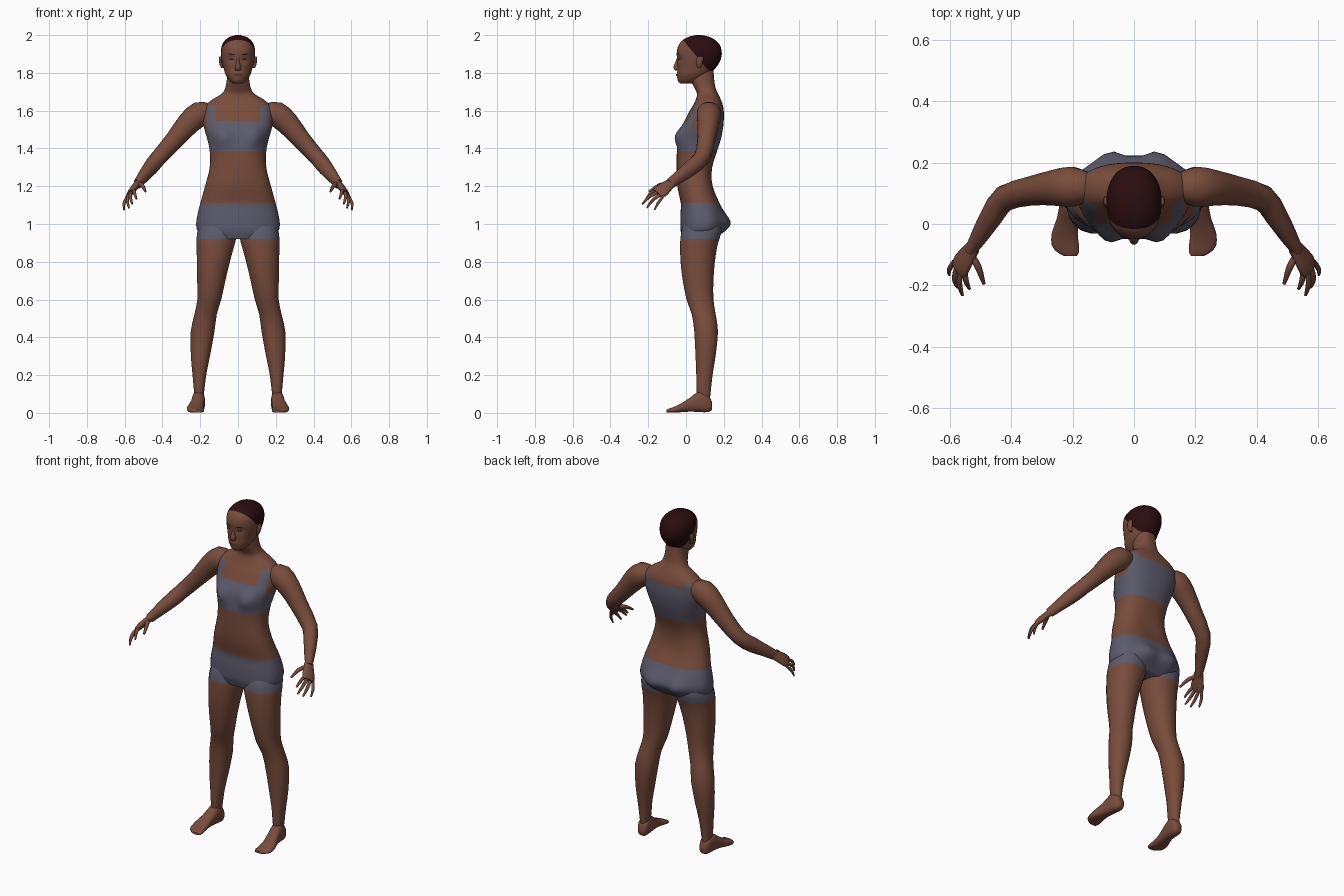
import bpy, bmesh, math
from mathutils import Vector
from mathutils.bvhtree import BVHTree

if "Cube" in bpy.data.objects:
    bpy.data.objects.remove(bpy.data.objects["Cube"])


def material(name, rgb):
    m = bpy.data.materials.new(name)
    m.diffuse_color = (*rgb, 1)
    m.use_nodes = True
    m.node_tree.nodes["Principled BSDF"].inputs["Base Color"].default_value = m.diffuse_color
    return m


SKIN = material("brown_skin", (0.19, 0.073, 0.044))
CLOTH = material("grey_blue_cloth", (0.108, 0.104, 0.150))
HAIR = material("dark_hair", (0.024, 0.004, 0.005))
DARK = material("brow_and_eye", (0.022, 0.011, 0.009))
LIP = material("lip", (0.11, 0.036, 0.028))


def smooth_rows(rows, sub):
    """Catmull-Rom interpolation between rows of numbers."""
    out = []
    for i in range(len(rows) - 1):
        a, b = rows[max(i - 1, 0)], rows[i]
        c, d = rows[i + 1], rows[min(i + 2, len(rows) - 1)]
        for k in range(sub):
            t = k / sub
            out.append([0.5 * (2 * q + (r - p) * t + (2 * p - 5 * q + 4 * r - s) * t * t
                               + (3 * q - p - 3 * r + s) * t ** 3)
                        for p, q, r, s in zip(a, b, c, d)])
    return out + [list(rows[-1])]


def ring(c, u, v, n, p):
    """Superelliptic cross-section around c, spanned by u and v."""
    pts = []
    for i in range(n):
        a = 2 * math.pi * (i + 0.5) / n
        ca, sa = math.cos(a), math.sin(a)
        pts.append(c + u * math.copysign(abs(ca) ** (2 / p), ca)
                   + v * math.copysign(abs(sa) ** (2 / p), sa))
    return pts


def skin_rings(name, rings, mats, side=1, rule=None, deform=None, cuts=()):
    """Join rings into a closed body, cut colour borders, colour by rule."""
    bm = bmesh.new()
    loops = []
    for pts in rings:
        row = []
        for q in pts:
            if deform:
                q = deform(q.copy())
            row.append(bm.verts.new((q.x * side, q.y, q.z)))
        loops.append(row)
    n = len(loops[0])
    for a, b in zip(loops, loops[1:]):
        for i in range(n):
            j = (i + 1) % n
            bm.faces.new((a[i], a[j], b[j], b[i]))
    bm.faces.new(loops[0][::-1])
    bm.faces.new(loops[-1])
    for co, no, zmin in cuts:
        fs = [f for f in bm.faces if f.calc_center_median().z > zmin]
        geom = set(fs) | {e for f in fs for e in f.edges} | {v for f in fs for v in f.verts}
        bmesh.ops.bisect_plane(bm, geom=list(geom), plane_co=co, plane_no=no, dist=1e-5)
    bmesh.ops.recalc_face_normals(bm, faces=bm.faces[:])
    if rule:
        for f in bm.faces:
            f.material_index = rule(f.calc_center_median())
    return finish(name, bm, mats)


def finish(name, bm, mats):
    me = bpy.data.meshes.new(name)
    bm.to_mesh(me)
    bm.free()
    for m in mats:
        me.materials.append(m)
    ob = bpy.data.objects.new(name, me)
    bpy.context.collection.objects.link(ob)
    bpy.ops.object.select_all(action='DESELECT')
    ob.select_set(True)
    bpy.context.view_layer.objects.active = ob
    bpy.ops.object.shade_smooth_by_angle(angle=math.radians(50))
    return ob


def upright(rows, n, p, sub):
    """Horizontal rings from rows of z, x0, x1, y0, y1."""
    return [ring(Vector(((a + b) / 2, (c + d) / 2, z)), Vector(((b - a) / 2, 0, 0)),
                 Vector((0, (d - c) / 2, 0)), n, p)
            for z, a, b, c, d in smooth_rows(rows, sub)]


def tube(rows, wide, n, sub):
    """Rings across a path from rows of x, y, z, wide radius, thin radius."""
    rows = smooth_rows(rows, sub)
    out = []
    for i, r in enumerate(rows):
        t = (Vector(rows[min(i + 1, len(rows) - 1)][:3]) - Vector(rows[max(i - 1, 0)][:3])).normalized()
        u = (wide - t * t.dot(wide)).normalized()
        out.append(ring(Vector(r[:3]), u * r[3], t.cross(u) * r[4], n, 2.1))
    return out


def bump(q, x, z, w):
    return math.exp(-((abs(q.x) - x) ** 2 + (q.z - z) ** 2) / (w * w))


# Torso and neck: z, half width, front, back
torso = [(.92, .17, -.015, .15), (.96, .213, -.028, .185), (1.0, .222, -.03, .205),
         (1.05, .215, -.03, .2), (1.11, .2, -.028, .182), (1.2, .175, -.046, .152),
         (1.3, .15, -.05, .142), (1.385, .15, -.048, .165), (1.45, .163, -.036, .185),
         (1.5, .178, -.028, .195), (1.545, .186, -.008, .2), (1.6, .183, .02, .2),
         (1.63, .17, .038, .195), (1.66, .135, .052, .184), (1.69, .086, .058, .17),
         (1.72, .068, .045, .157), (1.76, .06, .027, .15), (1.82, .055, .03, .145)]


def torso_shape(q):
    if q.y < .07:
        q.y -= .034 * bump(q, .085, 1.46, .05)
    else:
        q.y += .035 * bump(q, .075, 1.0, .06)
        q.y -= .012 * bump(q, 0, 1.2, .09)
    return q


def torso_colour(c):
    top = 1.6 if c.y > .1 else 1.545
    x = abs(c.x)
    if c.z < 1.11 or 1.385 < c.z < 1.5:
        return 1
    if 1.5 <= c.z < top and x < .165:
        return 1
    return int(top <= c.z < 1.63 and .12 < x < .165)


skin_rings("torso", upright([(z, -w, w, f, b) for z, w, f, b in torso], 40, 2.4, 3),
           [SKIN, CLOTH], rule=torso_colour, deform=torso_shape,
           cuts=[((x, 0, 0), (1, 0, 0), 1.5) for x in (-.165, -.12, .12, .165)])

# Head with hair
head = [(1.745, .028, -.028, .05), (1.76, .046, -.039, .08), (1.79, .066, -.044, .12),
        (1.82, .075, -.044, .152), (1.86, .085, -.047, .18), (1.9, .09, -.05, .19),
        (1.94, .087, -.043, .183), (1.97, .071, -.022, .16), (1.99, .045, .012, .125),
        (2.0, .012, .052, .085)]


def head_shape(q):
    if q.y < .03:
        q.y += .012 * bump(q, .036, 1.873, .018)
        q.y -= .006 * bump(q, 0, 1.79, .02) + .005 * bump(q, 0, 1.757, .016)
    return q


head_ob = skin_rings("head", upright([(z, -w, w, f, b) for z, w, f, b in head], 36, 2.2, 3),
                     [SKIN, HAIR], deform=head_shape,
                     rule=lambda c: int(c.z + 1.21 * c.y > 1.955 and c.z + .57 * c.y > 1.884),
                     cuts=[((0, 0, 1.955), (0, 1.21, 1), 1.7), ((0, 0, 1.884), (0, .57, 1), 1.7)])
skin_rings("nose", upright([(1.888, -.007, .007, -.045, -.02), (1.855, -.01, .01, -.058, -.02),
                            (1.826, -.017, .017, -.068, -.02), (1.812, -.013, .013, -.055, -.02)],
                           12, 2, 2), [SKIN])

# Face plates laid on the head surface
bvh = BVHTree.FromObject(head_ob, bpy.context.evaluated_depsgraph_get())


def plate(name, x0, x1, z, h, slope, mat):
    bm = bmesh.new()
    cols = []
    for i in range(9):
        t = i / 8
        x = x0 + (x1 - x0) * t
        half = h * (.15 + .85 * math.sin(math.pi * t))
        col = []
        for k in (-1, 0, 1):
            zz = z + slope * (t - .5) + k * half
            hit = bvh.ray_cast(Vector((x, -1, zz)), Vector((0, 1, 0)))[0]
            col.append(bm.verts.new((x, hit.y - .003, zz)))
        cols.append(col)
    for a, b in zip(cols, cols[1:]):
        for k in (0, 1):
            bm.faces.new((a[k], b[k], b[k + 1], a[k + 1]))
    bmesh.ops.recalc_face_normals(bm, faces=bm.faces[:])
    if sum((f.normal.y for f in bm.faces)) > 0:
        bmesh.ops.reverse_faces(bm, faces=bm.faces[:])
    finish(name, bm, [mat])


plate("lips", -.026, .026, 1.79, .007, 0, LIP)

# Leg: z, inner, outer, front, back
leg = [(.05, .186, .228, .07, .125), (.1, .18, .232, .055, .13), (.2, .168, .241, .054, .141),
       (.3, .148, .25, .05, .157), (.43, .124, .251, .043, .17), (.52, .112, .232, .03, .158),
       (.6, .088, .216, .002, .146), (.7, .066, .217, -.018, .146), (.8, .042, .219, -.03, .154),
       (.88, .02, .22, -.032, .166), (.92, .01, .221, -.031, .178), (.98, .012, .212, -.02, .19),
       (1.03, .03, .19, .01, .17)]
# Foot: y, centre x, half width, bottom, top
foot = [(.138, .206, .018, .018, .055), (.118, .206, .031, .003, .095), (.07, .209, .034, .004, .115),
        (.02, .216, .036, .006, .08), (-.03, .226, .043, .003, .048), (-.07, .224, .045, .001, .03),
        (-.092, .215, .036, .001, .022), (-.104, .208, .022, .003, .016)]
# Arm: x, y, z, wide radius, thin radius
arm = [(.145, .122, 1.597, .042, .045), (.2, .122, 1.585, .066, .066), (.262, .118, 1.533, .062, .058),
       (.335, .108, 1.447, .05, .048), (.42, .085, 1.352, .043, .043), (.462, .03, 1.3, .042, .038),
       (.5, -.032, 1.253, .034, .03), (.532, -.085, 1.212, .028, .02)]
palm = [(.525, -.075, 1.22, .027, .02), (.545, -.105, 1.197, .035, .018),
        (.563, -.132, 1.174, .041, .017), (.573, -.15, 1.16, .036, .012)]
# Fingers: root, middle joint, tip, radius
fingers = {
    "thumb": ((.532, -.1, 1.212), (.508, -.142, 1.205), (.49, -.195, 1.172), .0115),
    "index_finger": ((.553, -.14, 1.185), (.549, -.183, 1.166), (.537, -.212, 1.132), .0095),
    "middle_finger": ((.565, -.142, 1.172), (.57, -.193, 1.145), (.56, -.232, 1.105), .0095),
    "ring_finger": ((.576, -.134, 1.157), (.586, -.178, 1.125), (.577, -.207, 1.085), .009),
    "little_finger": ((.586, -.122, 1.146), (.603, -.148, 1.11), (.603, -.167, 1.074), .008)}

for side, label in ((1, "left_"), (-1, "right_")):
    skin_rings(label + "leg", upright(leg, 20, 2.15, 2), [SKIN, CLOTH], side,
               rule=lambda c: int(c.z > .92))
    skin_rings(label + "foot", [ring(Vector((x, y, (b + t) / 2)), Vector((w, 0, 0)),
                                     Vector((0, 0, (t - b) / 2)), 16, 2.6)
                                for y, x, w, b, t in smooth_rows(foot, 2)], [SKIN], side)
    skin_rings(label + "arm", tube(arm, Vector((0, 0, 1)), 16, 2), [SKIN], side)
    skin_rings(label + "palm", tube(palm, Vector((.035, .025, -.042)), 14, 2), [SKIN], side)
    for part, (a, b, c, r) in fingers.items():
        rows = [(*a, r, r), (*b, r, r), (*c, r * .5, r * .5)]
        skin_rings(label + part, tube(rows, Vector((1, 0, 0)), 8, 3), [SKIN], side)
    # Ear, brow and eye
    ear = [(1.825, .074, .09, .062, .078), (1.845, .078, .098, .055, .085),
           (1.87, .08, .102, .055, .092), (1.887, .08, .099, .062, .09)]
    skin_rings(label + "ear", upright(ear, 10, 2, 2), [SKIN], side)
    plate(label + "brow", side * .014, side * .056, 1.898, .0035, .006, DARK)
    plate(label + "eye", side * .022, side * .05, 1.873, .0045, .002, DARK)
